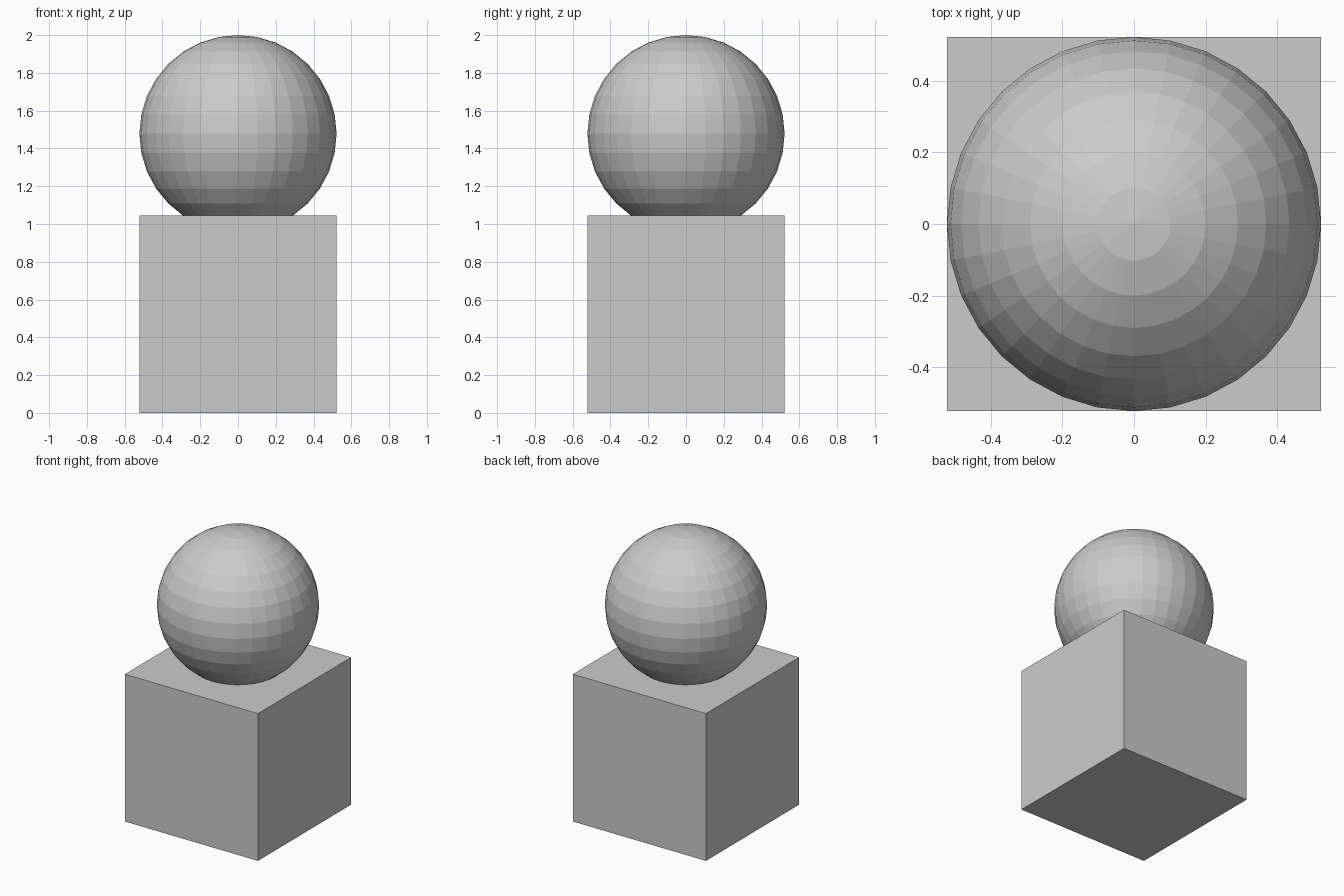
import bpy

if "Cube" in bpy.data.objects:
    bpy.data.objects.remove(bpy.data.objects["Cube"])

HALF = 0.522          # half the cube side, and the ball radius
HEIGHT = 2.0

# Cube base standing on the ground
bpy.ops.mesh.primitive_cube_add(size=2 * HALF, location=(0, 0, HALF))
bpy.context.object.name = "base_cube"

# Faceted ball sunk slightly into the top of the cube
bpy.ops.mesh.primitive_uv_sphere_add(segments=32, ring_count=16, radius=HALF,
                                     location=(0, 0, HEIGHT - HALF))
bpy.context.object.name = "ball"
bpy.ops.object.shade_flat()
